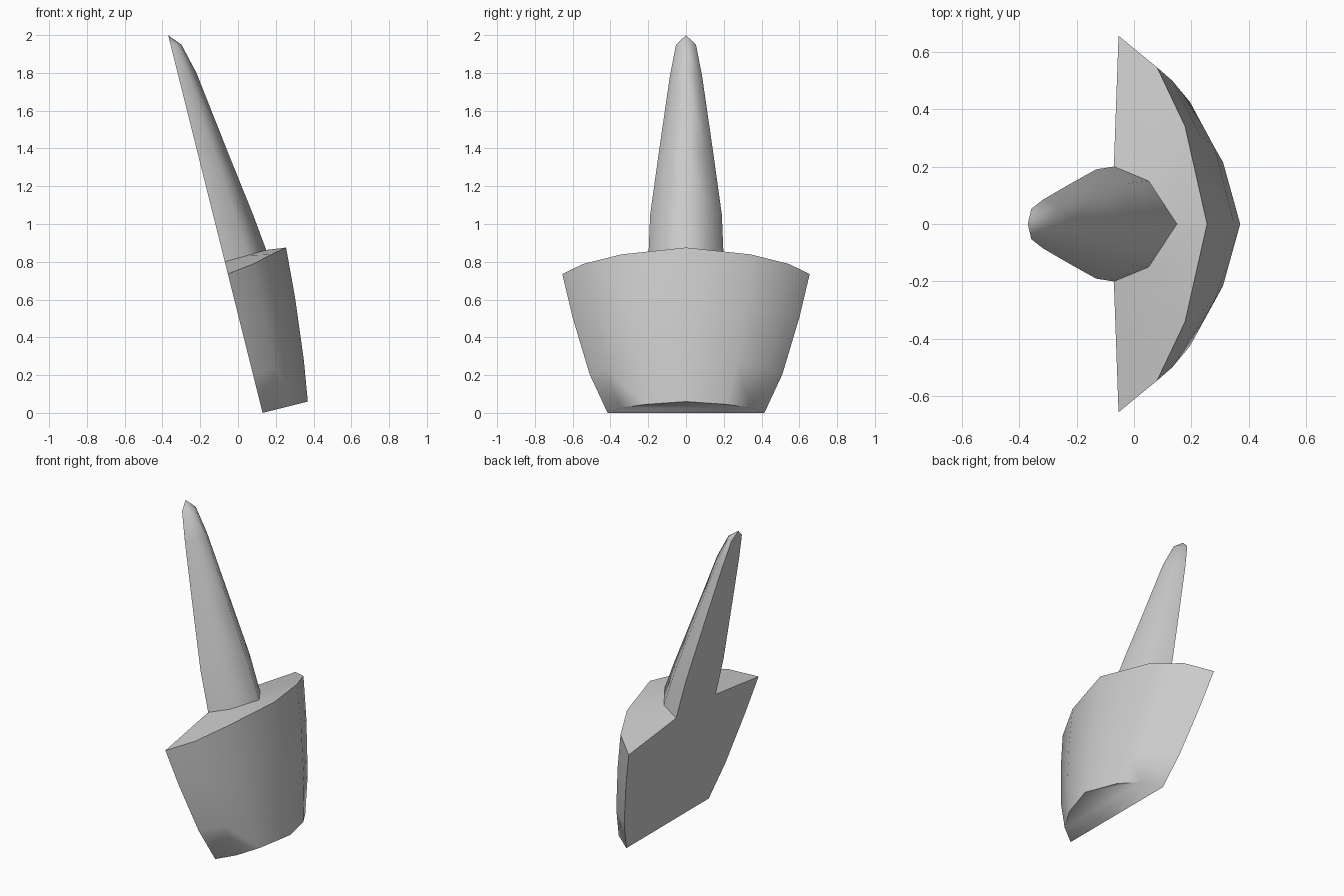
import bpy, bmesh, math
from mathutils import Matrix

if "Cube" in bpy.data.objects:
    bpy.data.objects.remove(bpy.data.objects["Cube"])

# Half cross-sections as (side, depth) fractions, from the flat back corner to the front centre
BLADE = [(1, 0), (0.832, 0.43), (0.52, 0.75), (0, 1)]
SHANK = [(1, 0), (0.75, 0.55), (0, 1)]

# Rings: half width, depth, height at the back corner, height at the front centre
BLADE_RINGS = [(0.415, 0.247, 0.0, 0.0), (0.51, 0.28, 0.21, 0.22),
               (0.60, 0.315, 0.52, 0.55), (0.655, 0.333, 0.758, 0.819)]
SHANK_RINGS = [(0.20, 0.228, 0.825, 0.832), (0.19, 0.206, 1.08, 1.03),
               (0.14, 0.158, 1.45, 1.373), (0.085, 0.097, 1.84, 1.831),
               (0.053, 0.056, 2.01, 1.996)]


def add_ring(bm, half, width, depth, h_edge, h_mid):
    """Mirror a half section into a full ring of vertices."""
    full = half + [(-s, d) for s, d in reversed(half[:-1])]
    return [bm.verts.new((d * depth, s * width, h_edge + (h_mid - h_edge) * (1 - s * s)))
            for s, d in full]


def join(bm, lower, upper):
    """Skin two rings; repeated vertices collapse quads into triangles."""
    n = len(lower)
    for i in range(n):
        j = (i + 1) % n
        bm.faces.new(list(dict.fromkeys([lower[i], lower[j], upper[j], upper[i]])))


bm = bmesh.new()
blade = [add_ring(bm, BLADE, *r) for r in BLADE_RINGS]
shank = [add_ring(bm, SHANK, *r) for r in SHANK_RINGS]

# Flared blade and its bottom cap
bm.faces.new(blade[0])
for lo, hi in zip(blade, blade[1:]):
    join(bm, lo, hi)

# Shoulder from the blade rim to the narrower shank
join(bm, blade[-1], [shank[0][i] for i in (0, 1, 1, 2, 3, 3, 4)])

# Tapered shank with a pointed tip
for lo, hi in zip(shank, shank[1:]):
    join(bm, lo, hi)
tip = bm.verts.new((0, 0, 2.061))
join(bm, shank[-1], [tip] * len(shank[-1]))

# Lean the whole tooth back and stand it on the ground
bmesh.ops.recalc_face_normals(bm, faces=bm.faces)
bm.transform(Matrix.Translation((0.13, 0, 0)) @ Matrix.Rotation(-math.atan(0.25), 4, 'Y'))
mesh = bpy.data.meshes.new("blade_with_shank")
bm.to_mesh(mesh)
bm.free()
obj = bpy.data.objects.new("blade_with_shank", mesh)
bpy.context.collection.objects.link(obj)

# Smooth front, crisp rim and back edges
bpy.context.view_layer.objects.active = obj
obj.select_set(True)
bpy.ops.object.shade_smooth_by_angle(angle=math.radians(75))
